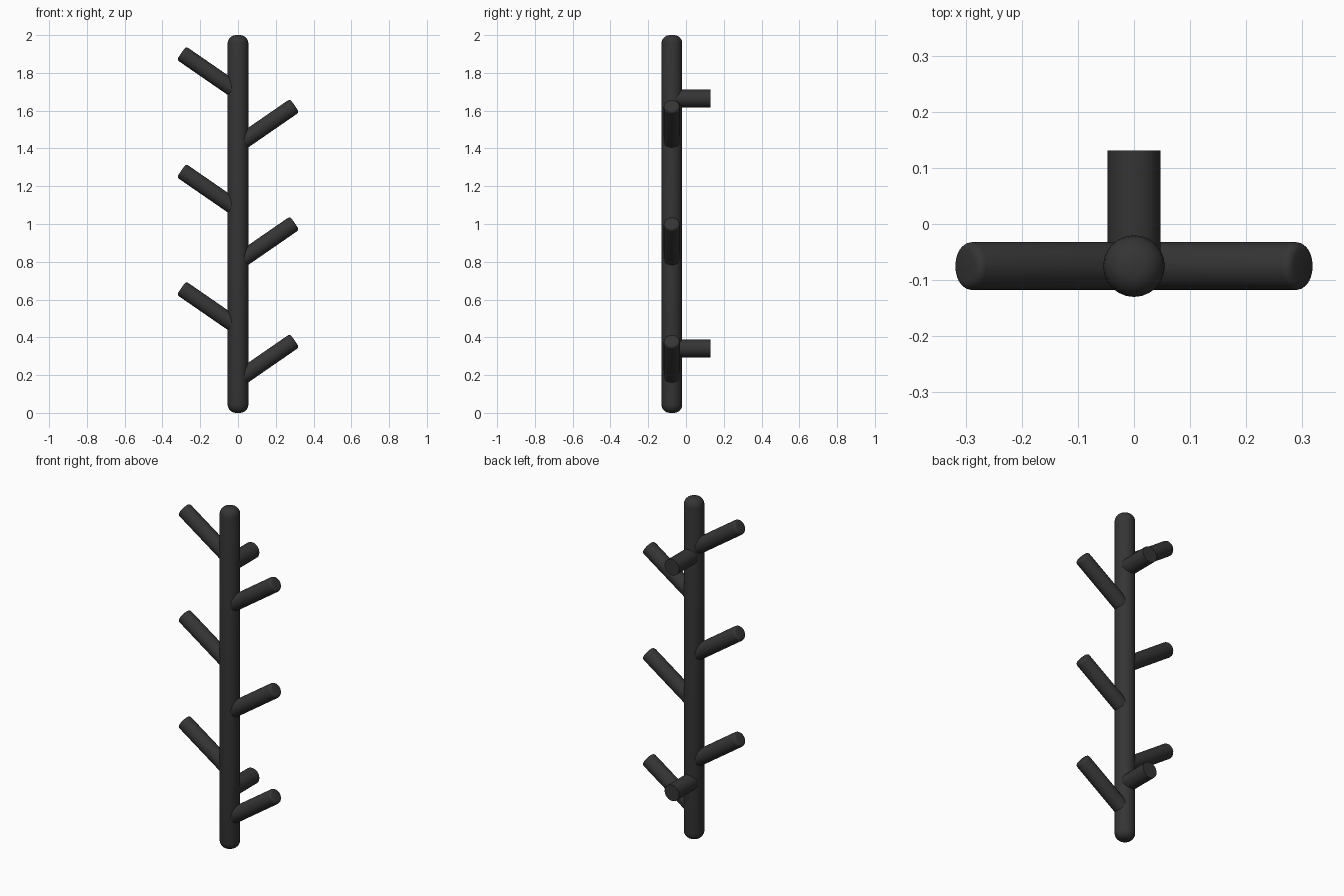
import bpy, bmesh, math
from mathutils import Vector

if "Cube" in bpy.data.objects:
    bpy.data.objects.remove(bpy.data.objects["Cube"])

black = bpy.data.materials.new("matte_black")
black.diffuse_color = (0.035, 0.035, 0.035, 1)
black.use_nodes = True
black.node_tree.nodes["Principled BSDF"].inputs["Base Color"].default_value = black.diffuse_color

DEPTH = -0.075  # y of the pole axis


def rod(name, start, end, radius, round_start=0.0, round_end=0.0, sides=24, steps=5):
    """Cylinder from start to end with optionally rounded rims."""
    start, end = Vector(start), Vector(end)
    length = (end - start).length

    def rim(r):
        if r == 0:
            return [(radius, 0.0)]
        angles = [math.pi / 2 * i / steps for i in range(steps + 1)]
        return [(radius - r + r * math.sin(a), r - r * math.cos(a)) for a in angles]

    profile = rim(round_start) + [(r, length - z) for r, z in reversed(rim(round_end))]
    bm = bmesh.new()
    rings = [[bm.verts.new((r * math.cos(2 * math.pi * k / sides),
                            r * math.sin(2 * math.pi * k / sides), z))
              for k in range(sides)] for r, z in profile]
    for a, b in zip(rings, rings[1:]):
        for k in range(sides):
            n = (k + 1) % sides
            bm.faces.new((a[k], a[n], b[n], b[k]))
    bm.faces.new(rings[0][::-1])
    bm.faces.new(rings[-1])
    mesh = bpy.data.meshes.new(name)
    bm.to_mesh(mesh)
    bm.free()
    mesh.materials.append(black)
    obj = bpy.data.objects.new(name, mesh)
    obj.location = start
    obj.rotation_mode = 'QUATERNION'
    obj.rotation_quaternion = Vector((0, 0, 1)).rotation_difference(end - start)
    bpy.context.collection.objects.link(obj)
    bpy.ops.object.select_all(action='DESELECT')
    obj.select_set(True)
    bpy.context.view_layer.objects.active = obj
    bpy.ops.object.shade_smooth_by_angle(angle=math.radians(35))
    return obj


# Upright pole
rod("pole", (0, DEPTH, 0), (0, DEPTH, 2), 0.055, 0.044, 0.044)

# Slanted hooks, alternating right and left
for i in range(3):
    for side, label, base in ((1, "right", 0.176), (-1, "left", 0.454)):
        z = base + 0.622 * i
        rod(f"{label}_hook_{i + 1}", (0, DEPTH, z),
            (0.300 * side, DEPTH, z + 0.207), 0.043, 0.0, 0.015, steps=4)

# Wall mounting pegs behind the pole
for label, z in (("lower", 0.341), ("upper", 1.664)):
    rod(f"{label}_wall_peg", (0, DEPTH, z), (0, 0.131, z), 0.047)
